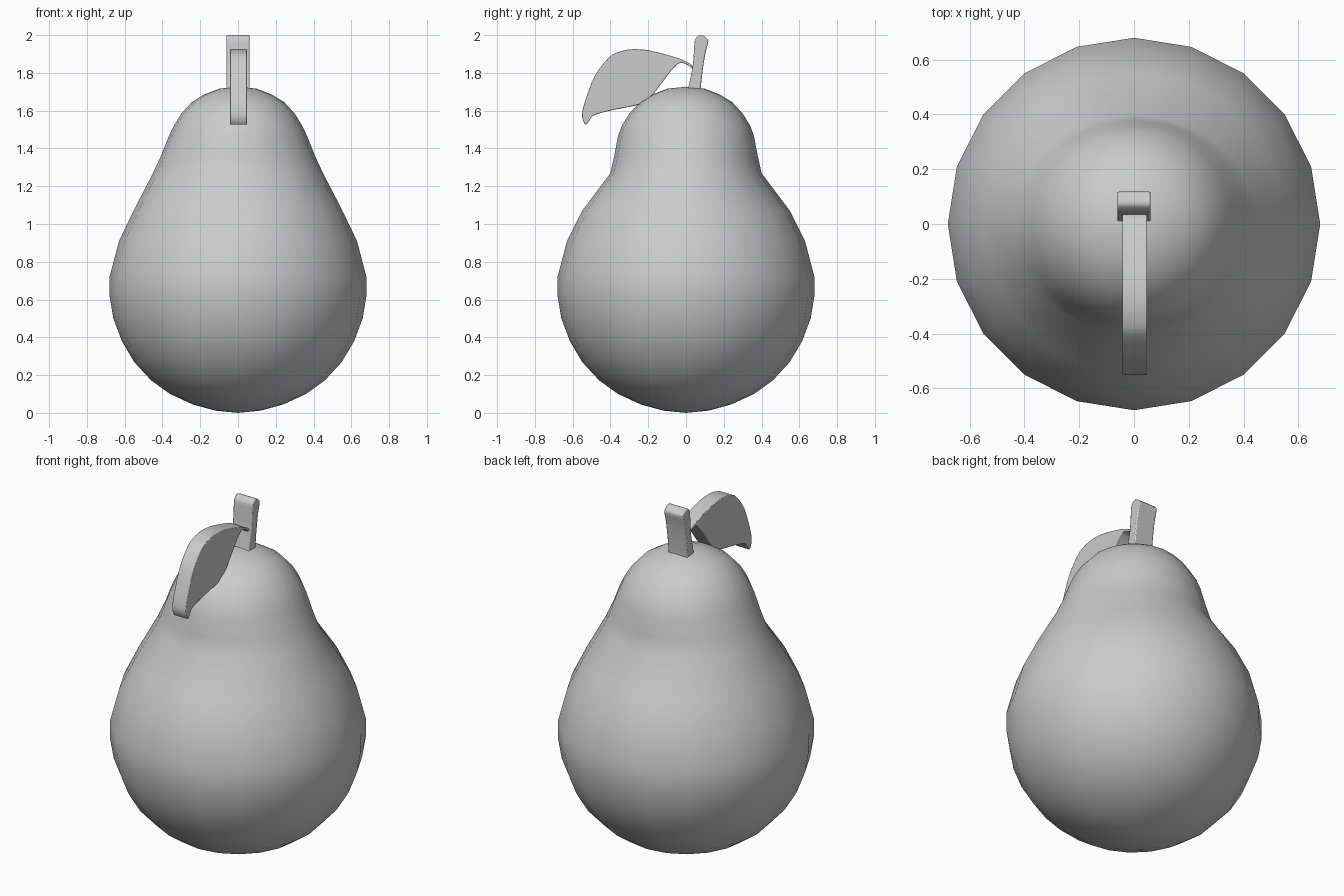
import bpy, math

if "Cube" in bpy.data.objects:
    bpy.data.objects.remove(bpy.data.objects["Cube"])

def make_object(name, verts, faces, angle):
    mesh = bpy.data.meshes.new(name)
    mesh.from_pydata(verts, [], faces)
    mesh.update()
    obj = bpy.data.objects.new(name, mesh)
    bpy.context.collection.objects.link(obj)
    bpy.ops.object.select_all(action='DESELECT')
    obj.select_set(True)
    bpy.context.view_layer.objects.active = obj
    bpy.ops.object.shade_smooth_by_angle(angle=math.radians(angle))
    return obj

def smooth_outline(pts, steps=3):
    """Closed Catmull-Rom curve through the points."""
    out, n = [], len(pts)
    for i in range(n):
        a, b, c, d = (pts[(i + k) % n] for k in (-1, 0, 1, 2))
        for s in range(steps):
            t = s / steps
            out.append(tuple(.5 * (2 * b[k] + (c[k] - a[k]) * t
                       + (2 * a[k] - 5 * b[k] + 4 * c[k] - d[k]) * t * t
                       + (3 * b[k] - a[k] - 3 * c[k] + d[k]) * t ** 3) for k in (0, 1)))
    return out

def extrude_outline(name, outline, x0, x1, edge):
    """Smoothed (y, z) outline extruded along x with a small rounded rim."""
    outline = smooth_outline(outline)
    n = len(outline)
    verts = [(x, y, z) for x in (x0, x1) for y, z in outline]
    faces = [list(range(n))[::-1], list(range(n, 2 * n))]
    faces += [(i, (i + 1) % n, n + (i + 1) % n, n + i) for i in range(n)]
    obj = make_object(name, verts, faces, 50)
    # consistent outward normals
    bpy.ops.object.mode_set(mode='EDIT')
    bpy.ops.mesh.select_all(action='SELECT')
    bpy.ops.mesh.normals_make_consistent(inside=False)
    bpy.ops.object.mode_set(mode='OBJECT')
    bevel = obj.modifiers.new("rim", 'BEVEL')
    bevel.width, bevel.segments = edge, 2
    bevel.limit_method, bevel.angle_limit = 'ANGLE', math.radians(60)
    return obj

# Pear body: 20-sided rings (half width x, half width y, z), neck pinched in y
rings = [(r, r, z) for r, z in
         [(.12, .012), (.24, .045), (.36, .10), (.46, .172), (.55, .27), (.615, .38),
          (.66, .50), (.68, .62), (.68, .72), (.63, .91)]]
rings += [(.553, .55, 1.07), (.45, .40, 1.27), (.408, .38, 1.36), (.366, .36, 1.465),
          (.34, .34, 1.52), (.30, .30, 1.585), (.245, .245, 1.645),
          (.18, .18, 1.685), (.10, .10, 1.716)]
N = 20
verts = [(rx * math.cos(2 * math.pi * i / N), ry * math.sin(2 * math.pi * i / N), z)
         for rx, ry, z in rings for i in range(N)]
faces = [(r * N + i, r * N + (i + 1) % N, (r + 1) * N + (i + 1) % N, (r + 1) * N + i)
         for r in range(len(rings) - 1) for i in range(N)]
bottom, top = len(verts), len(verts) + 1
verts += [(0, 0, 0), (0, 0, 1.727)]
last = (len(rings) - 1) * N
for i in range(N):
    j = (i + 1) % N
    faces += [(bottom, j, i), (top, last + i, last + j)]
make_object("pear_body", verts, faces, 60)

# Stem
stem = [(.0, 1.65), (.014, 1.73), (.036, 1.84), (.045, 1.96), (.053, 1.985), (.07, 2.0),
        (.09, 1.998), (.110, 1.983), (.118, 1.965), (.102, 1.9), (.088, 1.81),
        (.078, 1.72), (.072, 1.65)]
extrude_outline("stem", stem, -.061, .061, .006)

# Leaf
leaf = [(-.533, 1.527), (-.549, 1.56), (-.548, 1.60), (-.528, 1.67), (-.48, 1.79),
        (-.41, 1.88), (-.36, 1.91), (-.29, 1.925), (-.2, 1.92), (-.09, 1.893),
        (-.02, 1.87), (.03, 1.842), (.032, 1.822), (.015, 1.838), (-.02, 1.853),
        (-.045, 1.845), (-.08, 1.81), (-.14, 1.73), (-.19, 1.67), (-.25, 1.632),
        (-.38, 1.605), (-.47, 1.582), (-.50, 1.565), (-.516, 1.54)]
extrude_outline("leaf", leaf, -.042, .048, .004)
